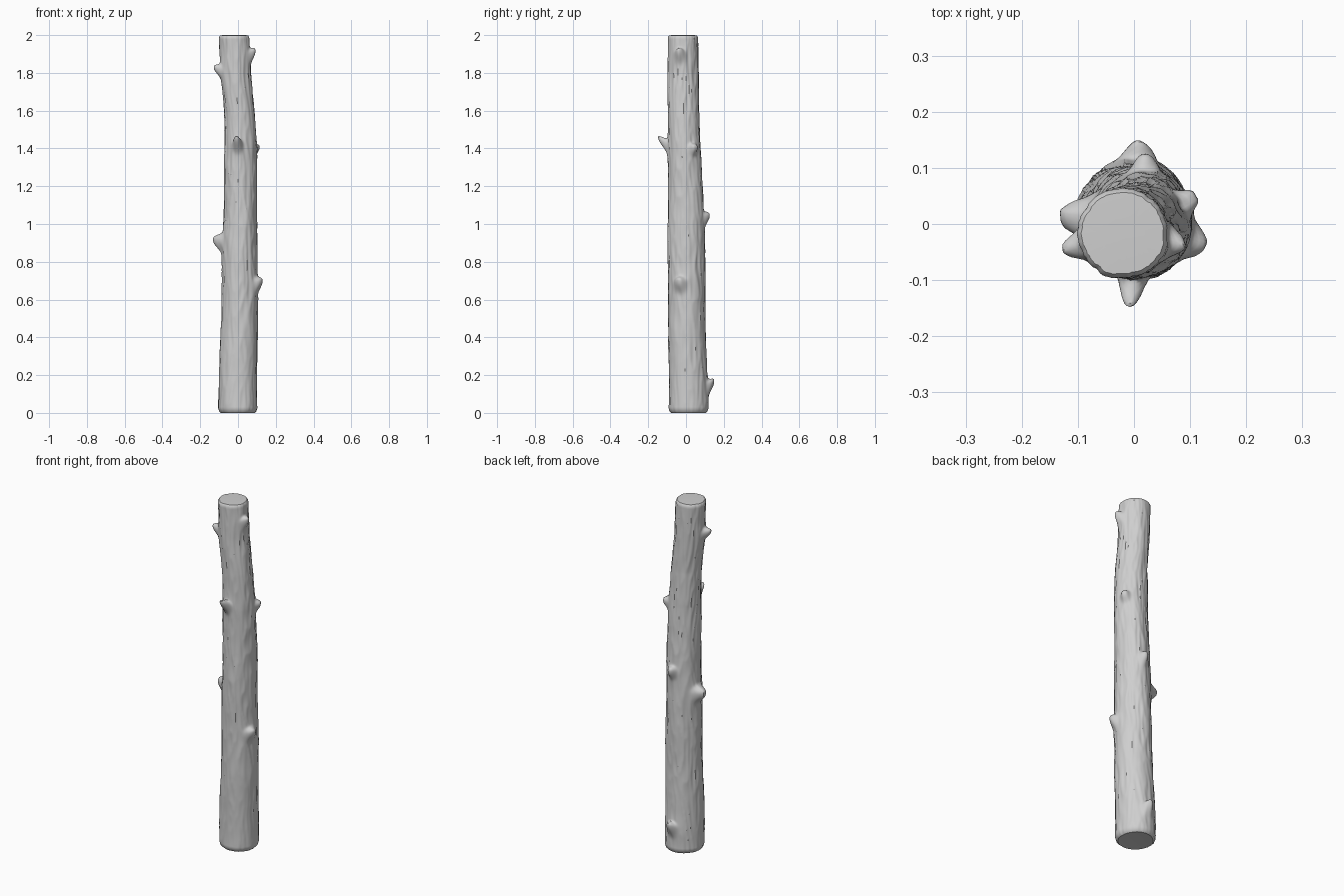
import bpy, bmesh
from math import sin, cos, tau, atan2, hypot, exp, radians
from mathutils import Vector, noise

cube = bpy.data.objects.get("Cube")
if cube:
    bpy.data.objects.remove(cube, do_unlink=True)

SIDES, RINGS = 96, 260

# Trunk sections: height, centre x, centre y, radius x, radius y
SECTIONS = [
    (0.0, 0.0, 0.012, 0.103, 0.103), (0.5, 0.007, 0.005, 0.097, 0.098),
    (0.85, 0.012, 0.002, 0.090, 0.097), (1.1, 0.013, 0.0, 0.088, 0.094),
    (1.4, 0.012, -0.010, 0.084, 0.086), (1.6, 0.005, -0.014, 0.080, 0.082),
    (1.8, -0.010, -0.016, 0.079, 0.080), (2.0, -0.020, -0.017, 0.081, 0.078)]

# Branch stubs: tip x, tip y, tip height, half width, lift of the tip
STUBS = [
    (-0.128, -0.045, 1.83, 0.030, 0.015), (0.093, -0.038, 1.92, 0.032, 0.025),
    (-0.010, -0.146, 1.46, 0.028, 0.045), (0.112, 0.050, 1.41, 0.028, 0.010),
    (0.020, 0.120, 1.05, 0.030, 0.015), (-0.132, 0.015, 0.92, 0.040, 0.010),
    (0.130, -0.040, 0.70, 0.036, 0.015), (0.010, 0.145, 0.17, 0.034, 0.030)]


def section(z):
    for a, b in zip(SECTIONS, SECTIONS[1:]):
        if z <= b[0]:
            t = (z - a[0]) / (b[0] - a[0])
            return [p + (q - p) * t for p, q in zip(a[1:], b[1:])]
    return SECTIONS[-1][1:]


def bark(ang, z):
    # broad lumps plus long, narrow furrows
    c, s = cos(ang), sin(ang)
    lump = noise.noise(Vector((c * 1.3, s * 1.3, z * 3)))
    twist = ang + 0.25 * z
    furrow = noise.noise(Vector((cos(twist) * 4, sin(twist) * 4, z * 7)))
    return 0.005 * lump + 0.007 * (0.25 - abs(furrow))


def surface(ang, z):
    cx, cy, rx, ry = section(z)
    r = bark(ang, z)
    p = Vector((cx + (rx + r) * cos(ang), cy + (ry + r) * sin(ang), z))
    # swell and pull the bark out to each stub
    for tx, ty, tz, w, lift in STUBS:
        sx, sy, sr, _ = section(tz)
        dx, dy = tx - sx, ty - sy
        around = (ang - atan2(dy, dx) + tau / 2) % tau - tau / 2
        along = z - (tz - lift)
        if abs(along) > 0.2 or abs(around) > 1.5:
            continue
        along /= 1.5 if along < 0 else 1.0
        d = hypot(around * sr, along) / w
        reach = hypot(dx, dy) - sr
        pull = 0.85 * exp(-(d * 1.25) ** 3) + 0.15 * exp(-(d * 0.55) ** 2)
        out = Vector((dx, dy, 0)).normalized()
        p += (out * reach + Vector((0, 0, lift))) * pull
    return p


bm = bmesh.new()


def add_ring(points):
    return [bm.verts.new(p) for p in points]


def cap_ring(z, inset, drop):
    # ring drawn in towards the centre, giving a rounded rim
    cx, cy, _, _ = section(z)
    pts = []
    for i in range(SIDES):
        p = surface(tau * i / SIDES, z)
        k = 1 - inset
        pts.append((cx + (p.x - cx) * k, cy + (p.y - cy) * k, z + drop))
    return add_ring(pts)


# Rounded lower end, bark wall and rounded upper end
rings = [cap_ring(0.024, f, d) for f, d in ((0.5, -0.022), (0.13, -0.024), (0.05, -0.017))]
for j in range(RINGS + 1):
    z = 0.024 + (1.984 - 0.024) * j / RINGS
    rings.append(add_ring(surface(tau * i / SIDES, z) for i in range(SIDES)))
rings += [cap_ring(1.984, f, d) for f, d in ((0.03, 0.009), (0.09, 0.015), (0.5, 0.016))]

for low, high in zip(rings, rings[1:]):
    for i in range(SIDES):
        n = (i + 1) % SIDES
        bm.faces.new((low[i], low[n], high[n], high[i]))
bm.faces.new(rings[0][::-1])
bm.faces.new(rings[-1])
bmesh.ops.recalc_face_normals(bm, faces=bm.faces)

mesh = bpy.data.meshes.new("log")
bm.to_mesh(mesh)
bm.free()
log = bpy.data.objects.new("log", mesh)
bpy.context.collection.objects.link(log)

# Plain grey wood
grey = bpy.data.materials.new("plain grey")
grey.use_nodes = True
colour = (0.62, 0.62, 0.62, 1)
grey.diffuse_color = colour
for node in grey.node_tree.nodes:
    if node.type == 'BSDF_PRINCIPLED':
        node.inputs["Base Color"].default_value = colour
mesh.materials.append(grey)

bpy.context.view_layer.objects.active = log
log.select_set(True)
bpy.ops.object.shade_smooth_by_angle(angle=radians(40))
